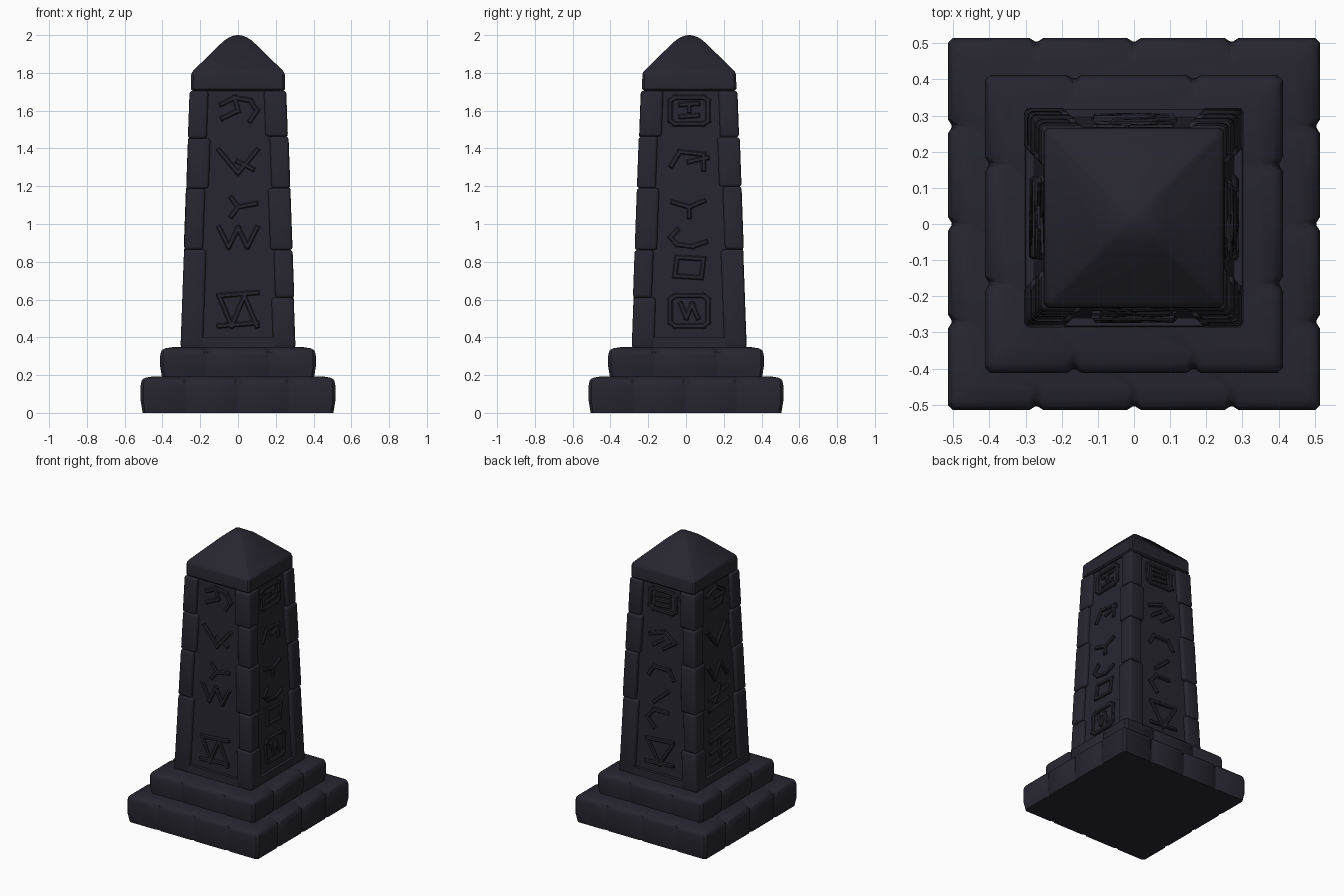
import bpy, bmesh, math, random
from mathutils import Vector

if "Cube" in bpy.data.objects:
    bpy.data.objects.remove(bpy.data.objects["Cube"])

random.seed(4)
CY = 0.017            # shaft sits slightly behind the centre
Z0, Z1 = 0.33, 1.80   # shaft bottom and top
REC = 0.024           # depth of the recessed panels

stone = bpy.data.materials.new("dark slate stone")
stone.diffuse_color = (0.020, 0.019, 0.029, 1)
stone.use_nodes = True
stone.node_tree.nodes["Principled BSDF"].inputs["Base Color"].default_value = stone.diffuse_color


def finish(name, bm):
    bmesh.ops.recalc_face_normals(bm, faces=bm.faces)
    me = bpy.data.meshes.new(name)
    bm.to_mesh(me)
    bm.free()
    me.materials.append(stone)
    ob = bpy.data.objects.new(name, me)
    bpy.context.collection.objects.link(ob)
    bpy.ops.object.select_all(action='DESELECT')
    ob.select_set(True)
    bpy.context.view_layer.objects.active = ob
    bpy.ops.object.shade_smooth_by_angle(angle=math.radians(35))


def loft(bm, rings, bevel=0):
    """Skin equal-length point rings, cap both ends, optionally round all edges."""
    vs = [[bm.verts.new(p) for p in r] for r in rings]
    n = len(vs[0])
    faces = [bm.faces.new((a[i], a[(i + 1) % n], b[(i + 1) % n], b[i]))
             for a, b in zip(vs, vs[1:]) for i in range(n)]
    faces += [bm.faces.new(vs[0][::-1]), bm.faces.new(vs[-1])]
    if bevel:
        edges = list({e for f in faces for e in f.edges})
        bmesh.ops.bevel(bm, geom=edges, offset=bevel, segments=3, profile=0.5, affect='EDGES')


def half(z):
    """Half width of the tapering shaft."""
    return 0.305 - 0.053 * (z - Z0) / (Z1 - Z0)


def side(k):
    """Outward normal and rightward direction of face k: front, right, back, left."""
    n = [(0, -1), (1, 0), (0, 1), (-1, 0)][k]
    return Vector((*n, 0)), Vector((-n[1], n[0], 0))


def outline(h, z, corner, seams=(), depth=0, cy=0):
    """Square ring with clipped corners and V-shaped masonry seams."""
    pts = []
    for k in range(4):
        n, u = side(k)
        row = [(-h + corner, 0)]
        for s in seams:
            row += [(s - 0.02, 0), (s - 0.004, depth), (s + 0.004, depth), (s + 0.02, 0)]
        row.append((h - corner, 0))
        pts += [n * (h - d) + u * t + Vector((0, cy, z)) for t, d in row]
    return pts


# stepped plinth: rounded slabs with seams (height, inset, seam depth)
def tier(name, h, z0, z1, seams):
    prof = [(z0, 0.010, 0.008), (z0 + 0.06, 0, 0.010), (z1 - 0.045, 0, 0.012),
            (z1 - 0.025, 0.004, 0.015), (z1 - 0.013, 0.012, 0.022),
            (z1 - 0.006, 0.028, 0.026), (z1, 0.065, 0)]
    bm = bmesh.new()
    loft(bm, [outline(h - i, z, 0.014, seams, d) for z, i, d in prof])
    finish(name, bm)


tier("lower_plinth", 0.515, 0.0, 0.193, (-0.27, 0.0, 0.27))
tier("upper_plinth", 0.412, 0.185, 0.348, (-0.165, 0.165))

# recessed core, and the sill band at its foot
for name, inset, top in (("shaft_core", REC, 1.75), ("shaft_sill", 0.003, 0.40)):
    bm = bmesh.new()
    loft(bm, [outline(half(z) - inset, z, 0.008, cy=CY) for z in (Z0, top)])
    finish(name, bm)

# lintel band and pyramid cap with a rounded tip
cap = [(1.705, 0.240), (1.715, 0.250), (1.79, 0.248), (1.803, 0.244), (1.815, 0.234),
       (1.95, 0.096), (1.975, 0.068), (1.989, 0.045), (1.997, 0.022), (2.0, 0.004)]
bm = bmesh.new()
loft(bm, [outline(h, z, min(0.012, h * 0.45), cy=CY) for z, h in cap])
finish("pyramid_cap", bm)

# stacked corner blocks framing the panels
bm = bmesh.new()
for sx in (-1, 1):
    for sy in (-1, 1):
        zs = [0.345] + [z + random.uniform(-0.01, 0.01) for z in (0.87, 1.195, 1.455)] + [1.705]
        if sx == -sy:
            zs.insert(1, 0.61)
        for i, (a, b) in enumerate(zip(zs, zs[1:])):
            w = 0.118 if i % 2 == 0 else 0.100
            grow = random.uniform(-0.001, 0.004) if i else 0
            rings = []
            for z in (a, b):
                o = half(z) + grow
                q = o - w
                rings.append([(sx * x, CY + sy * y, z) for x, y in ((q, q), (o, q), (o, o), (q, o))])
            loft(bm, rings, 0.015)
finish("corner_blocks", bm)


# carved marks as rules: each returns chains of points in a -1..1 square
def zigzag(n):
    return [[(-1 + 2 * i / n, 1 if i % 2 == 0 else -1) for i in range(n + 1)]]


def bars(n):
    return [[(-1, t), (1, t + 0.2)] for t in [-1 + 2 * i / (n - 1) for i in range(n)]]


def arc(start, sweep, n):
    return [[(math.cos(math.radians(start + sweep * i / n)),
              math.sin(math.radians(start + sweep * i / n))) for i in range(n + 1)]]


def rays(*angles):
    return [[(0, 0), (math.cos(math.radians(a)), math.sin(math.radians(a)))] for a in angles]


def frame(c=0.25):
    p = [(s * x, t * y) for s, t, f in ((1, 1, 0), (-1, 1, 1), (-1, -1, 0), (1, -1, 1))
         for x, y in ([(1, 1 - c), (1 - c, 1)] if not f else [(1 - c, 1), (1, 1 - c)])]
    return [p + p[:1]]


def scaled(chains, s):
    return [[(x * s, y * s) for x, y in c] for c in chains]


def carve(bm, k, chains, zc, w, h, r=0.013, d=0.014):
    """Lay raised chamfered strokes along the chains on panel k."""
    n, u = side(k)
    for chain in chains:
        pts = [Vector((x * w, zc + y * h)) for x, y in chain]
        for a, b in zip(pts, pts[1:]):
            t = (b - a).normalized()
            q = Vector((-t.y, t.x))
            rings = []
            for r2, out in ((r, -0.004), (r, d * 0.5), (r * 0.55, d)):
                ring = [a - t * r2 - q * r2, b + t * r2 - q * r2,
                        b + t * r2 + q * r2, a - t * r2 + q * r2]
                rings.append([n * (half(p.y) - REC + out) + u * p.x + Vector((0, CY, p.y)) for p in ring])
            loft(bm, rings)


# one column of marks per face, top to bottom
slots = [(1.60, 0.07), (1.33, 0.06), (1.09, 0.05), (0.93, 0.05), (0.77, 0.07), (0.54, 0.08)]
marks = {
    "front": [arc(150, -200, 4) + rays(215, 100), zigzag(2) + rays(-40), rays(20, 110, 250),
              zigzag(4), [], zigzag(3) + bars(2)],
    "right": [frame() + scaled(bars(2) + rays(90), 0.45), arc(200, -240, 3) + rays(20),
              rays(40, 150, 270), arc(130, 200, 4), arc(40, 360, 4), frame() + scaled(zigzag(3), 0.45)],
    "back": [frame() + scaled(bars(3), 0.5), arc(160, -240, 3) + rays(230), arc(200, -220, 3),
             rays(60, 240), arc(60, 180, 3), zigzag(2) + bars(2)],
    "left": [arc(150, -270, 4) + rays(0), zigzag(2), zigzag(3), rays(10, 190, 80, 250),
             bars(2), bars(3) + rays(90, 270)],
}
for k, (name, column) in enumerate(marks.items()):
    bm = bmesh.new()
    for chains, (zc, h) in zip(column, slots):
        carve(bm, k, chains, zc, 0.10, h)
    finish(name + "_carvings", bm)
